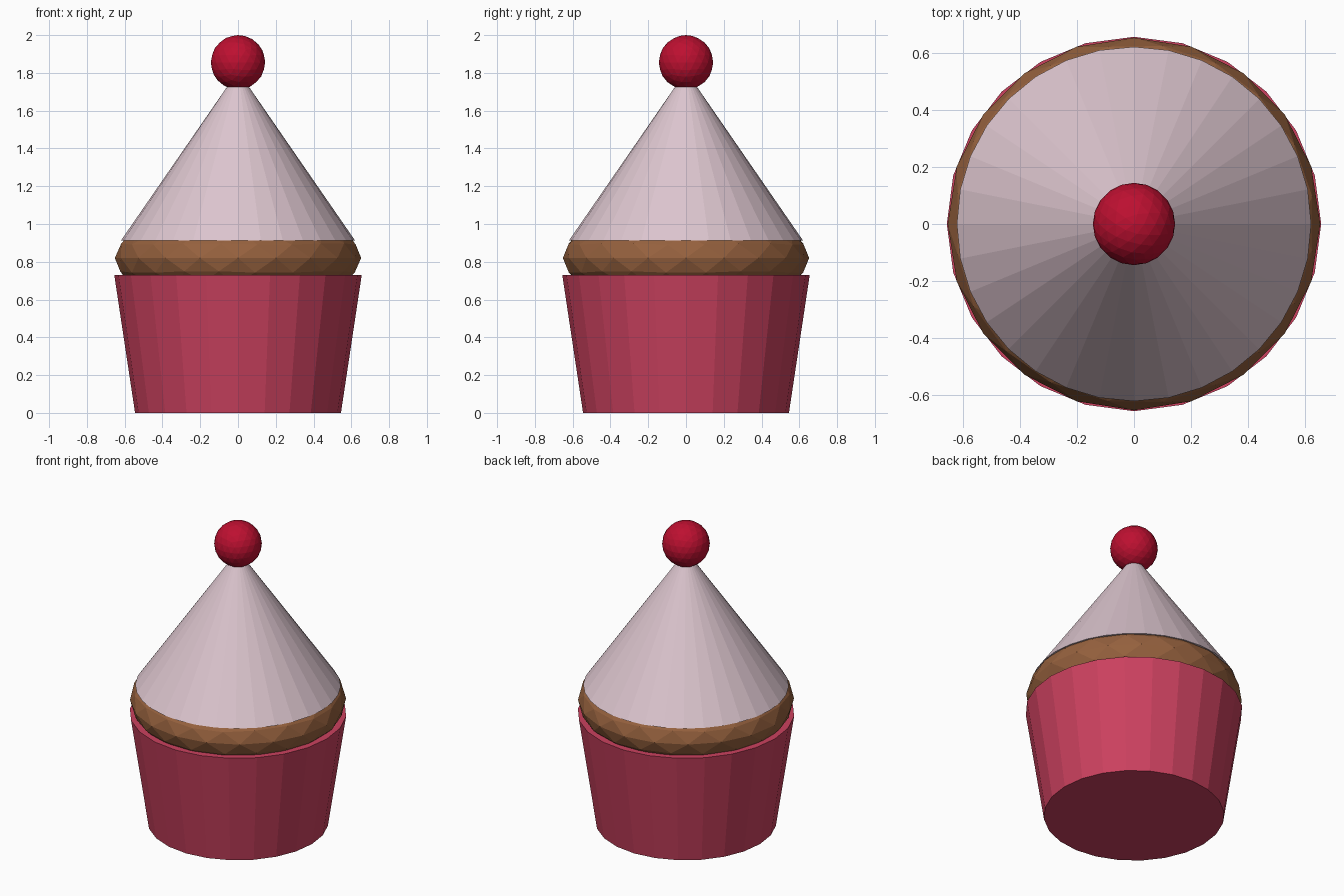
import bpy
import math

if "Cube" in bpy.data.objects:
    bpy.data.objects.remove(bpy.data.objects["Cube"], do_unlink=True)


def material(name, rgb):
    mat = bpy.data.materials.new(name)
    mat.use_nodes = True
    color = (*rgb, 1.0)
    mat.diffuse_color = color
    mat.node_tree.nodes["Principled BSDF"].inputs["Base Color"].default_value = color
    return mat


def finish(name, mat):
    obj = bpy.context.object
    obj.name = name
    obj.data.name = name
    obj.data.materials.append(mat)
    bpy.ops.object.transform_apply(location=True, rotation=True, scale=True)
    return obj


def cone(name, mat, sides, bottom_radius, top_radius, bottom, top):
    bpy.ops.mesh.primitive_cone_add(vertices=sides, radius1=bottom_radius, radius2=top_radius,
                                    depth=top - bottom, location=(0, 0, (bottom + top) / 2))
    return finish(name, mat)


def ball(name, mat, radius, height, z):
    bpy.ops.mesh.primitive_ico_sphere_add(subdivisions=3, radius=1, location=(0, 0, z))
    bpy.context.object.scale = (radius, radius, height)
    return finish(name, mat)


wrapper_red = material("wrapper red", (0.60, 0.053, 0.114))
cake_brown = material("cake brown", (0.305, 0.12, 0.048))
icing_pink = material("icing pink", (0.72, 0.56, 0.62))
cherry_red = material("cherry red", (0.51, 0.005, 0.03))

# Flared paper wrapper with a flat base
cone("wrapper", wrapper_red, 24, 0.545, 0.655, 0.0, 0.73)

# Squashed faceted cake bulging over the wrapper
ball("cake", cake_brown, 0.652, 0.28, 0.82)

# Pointed icing
cone("icing", icing_pink, 32, 0.62, 0.0, 0.912, 1.81)

# Cherry on the tip
ball("cherry", cherry_red, 0.144, 0.144, 1.856)
